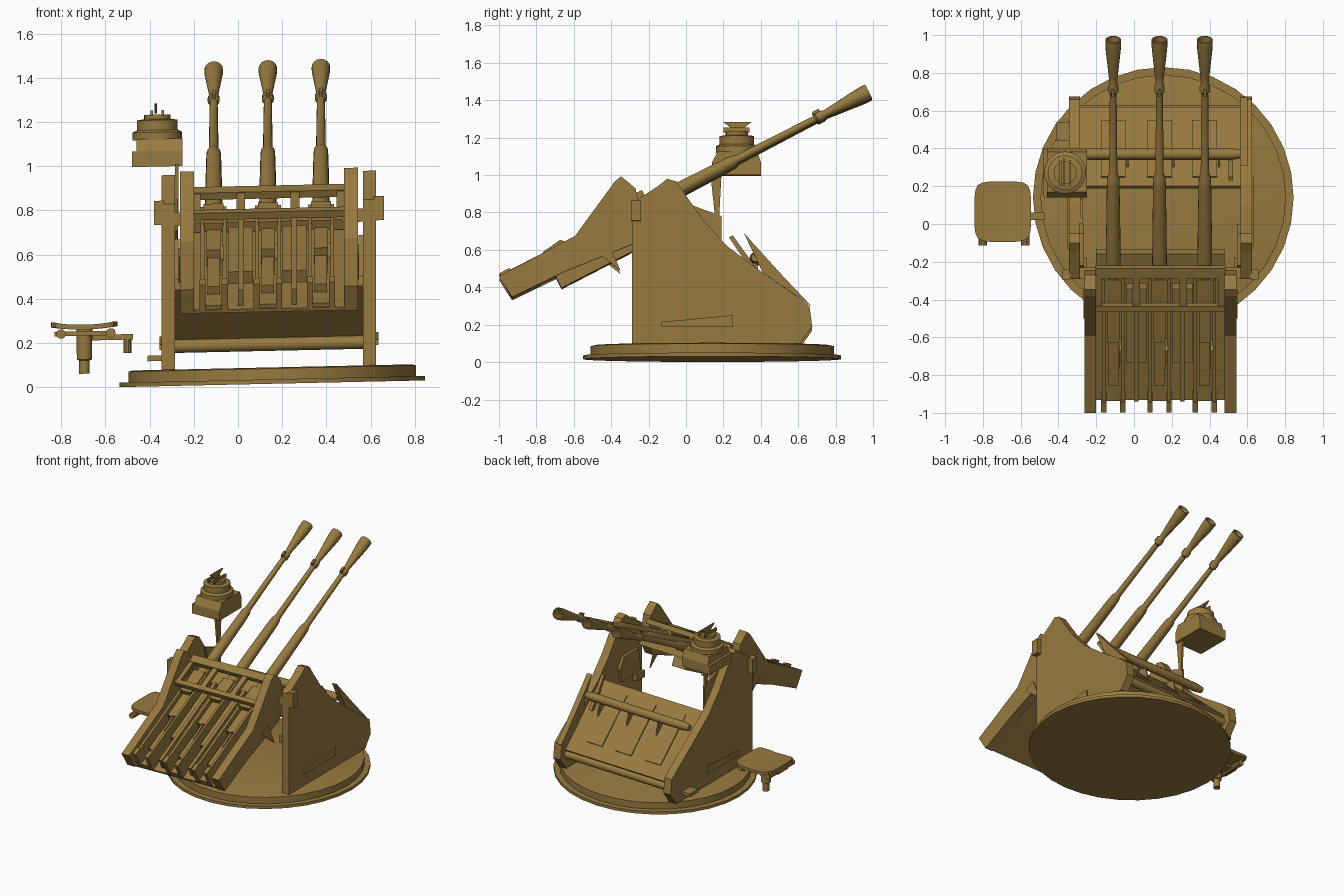
import bpy, bmesh, math
from mathutils import Vector

paint = bpy.data.materials.new("brown_paint")
paint.diffuse_color = (0.31, 0.195, 0.05, 1)
A = math.radians(27.3)                      # gun elevation
GUNS = (-0.11, 0.135, 0.375)
MID = 0.14                                  # mirror line of the side plates


def finish(name, bm, smooth=False):
    bmesh.ops.recalc_face_normals(bm, faces=bm.faces)
    for v in bm.verts:                      # whole mount leans slightly
        v.co.z += 0.022 * (v.co.x - 0.16)
    me = bpy.data.meshes.new(name)
    bm.to_mesh(me)
    bm.free()
    me.materials.append(paint)
    ob = bpy.data.objects.new(name, me)
    bpy.context.collection.objects.link(ob)
    if smooth:
        bpy.ops.object.select_all(action='DESELECT')
        ob.select_set(True)
        bpy.context.view_layer.objects.active = ob
        bpy.ops.object.shade_smooth_by_angle(angle=math.radians(35))
    return ob


def G(t, n):
    """Gun frame (along barrel, above barrel) to (y, z)."""
    return (-0.25 + t * math.cos(A) - n * math.sin(A), 0.81 + t * math.sin(A) + n * math.cos(A))


def prism(name, x0, x1, pts):
    """Side profile (y, z) extruded from x0 to x1."""
    bm = bmesh.new()
    f = bm.faces.new([bm.verts.new((x0, y, z)) for y, z in pts])
    r = bmesh.ops.extrude_face_region(bm, geom=[f])
    bmesh.ops.translate(bm, vec=(x1 - x0, 0, 0), verts=[v for v in r["geom"] if isinstance(v, bmesh.types.BMVert)])
    return finish(name, bm)


def box(name, x0, x1, y0, y1, z0, z1):
    return prism(name, x0, x1, [(y0, z0), (y1, z0), (y1, z1), (y0, z1)])


def gbox(name, x0, x1, t0, t1, n0, n1):
    return prism(name, x0, x1, [G(t0, n0), G(t1, n0), G(t1, n1), G(t0, n1)])


def lathe(name, origin, axis, stations, sides=16):
    """Rings (distance, radius) along an axis, capped at both ends."""
    bm = bmesh.new()
    q = Vector(axis).to_track_quat('Z', 'Y')
    rings = []
    for d, r in stations:
        rings.append([bm.verts.new(Vector(origin) + q @ Vector((r * math.cos(a), r * math.sin(a), d)))
                      for a in (2 * math.pi * i / sides for i in range(sides))])
    for a, b in zip(rings, rings[1:]):
        for i in range(sides):
            j = (i + 1) % sides
            bm.faces.new((a[i], a[j], b[j], b[i]))
    bm.faces.new(rings[0][::-1])
    bm.faces.new(rings[-1])
    return finish(name, bm, True)


def both(fn, name, x0, x1, *args):
    """Make a part and its mirror across the mount."""
    fn(name + "_left", x0, x1, *args)
    fn(name + "_right", 2 * MID - x1, 2 * MID - x0, *args)


# turntable
lathe("base_ring", (0.155, 0.14, 0), (0, 0, 1), [(0.016, 0.69), (0.036, 0.69)], 32)
lathe("turntable", (0.155, 0.14, 0), (0, 0, 1), [(0.036, 0.65), (0.085, 0.65), (0.09, 0.63)], 32)

# side plates and their fittings
plate = [(-0.29, 0.09), (-0.29, 0.84), (-0.15, 0.93), (-0.10, 0.97), (-0.05, 0.955), (0.0, 0.88), (0.1, 0.74),
         (0.22, 0.61), (0.42, 0.46), (0.58, 0.35), (0.66, 0.29), (0.675, 0.18), (0.61, 0.09)]
both(prism, "side_plate", -0.345, -0.285, plate)
both(box, "edge_block", -0.38, -0.335, -0.295, -0.24, 0.745, 0.855)
both(prism, "side_rib", -0.355, -0.34, [(-0.13, 0.18), (0.25, 0.18), (0.25, 0.24), (-0.13, 0.205)])
both(box, "inner_bracket", -0.285, -0.25, -0.27, -0.18, 0.45, 0.50)
both(box, "trunnion", -0.29, -0.19, -0.29, -0.23, 0.74, 0.80)

# cross tubes
lathe("lower_cross_tube", (-0.29, 0.60, 0.195), (1, 0, 0), [(0, 0.03), (0.86, 0.03)], 12)
lathe("upper_cross_tube", (-0.29, 0.37, 0.55), (1, 0, 0), [(0, 0.022), (0.05, 0.03), (0.81, 0.03), (0.86, 0.022)], 12)

# sloped rear panel with raised covers and fins
S, E = Vector((0.62, 0.235)), Vector((0.20, 0.61))
along = (E - S).normalized()
up = Vector((-along.y, along.x))
if up.y < 0:
    up = -up


def slope(name, x0, x1, a0, a1, h0, h1):
    prism(name, x0, x1, [tuple(S + along * a + up * h) for a, h in ((a0, h0), (a1, h0), (a1, h1), (a0, h1))])


slope("rear_panel", -0.285, 0.565, 0, 0.56, -0.02, 0)
for i, x in enumerate(GUNS):
    slope(f"panel_cover_{i}", x - 0.065, x + 0.065, 0.1, 0.5, 0, 0.008)
    prism(f"panel_fin_{i}", x + 0.07, x + 0.08, [(0.40, 0.43), (0.30, 0.52), (0.37, 0.56)])

# guns: barrel with hollow flash cone, open receiver trough, bolt, feed parts
for i, x in enumerate(GUNS):
    lathe(f"barrel_{i}", (x, -0.25, 0.81), (0, math.cos(A), math.sin(A)),
          [(-0.08, 0.04), (0.2, 0.038), (0.5, 0.034), (0.56, 0.032), (0.59, 0.022), (1.06, 0.018), (1.07, 0.027),
           (1.10, 0.027), (1.12, 0.02), (1.16, 0.024), (1.33, 0.041), (1.38, 0.042), (1.38, 0.034), (1.2, 0.014)])
    gbox(f"front_sight_{i}", x - 0.008, x + 0.008, 1.06, 1.10, 0.0, 0.04)
    for s in (-1, 1):
        c = x + s * 0.05
        gbox(f"receiver_wall_{i}", c - 0.009, c + 0.009, -0.82, -0.03, -0.09, 0.03)
        gbox(f"receiver_lug_{i}", c - 0.014, c + 0.014, -0.82, -0.76, -0.09, 0.04)
    gbox(f"receiver_floor_{i}", x - 0.05, x + 0.05, -0.81, -0.03, -0.09, -0.07)
    gbox(f"bolt_{i}", x - 0.032, x + 0.032, -0.42, -0.05, -0.07, 0.01)
    gbox(f"buffer_{i}", x - 0.028, x + 0.028, -0.70, -0.42, -0.07, -0.03)
    gbox(f"top_cover_{i}", x - 0.045, x + 0.045, -0.22, -0.03, 0.0, 0.045)
    prism(f"cocking_lug_{i}", x + 0.03, x + 0.045, [G(-0.58, -0.04), G(-0.40, 0.0), G(-0.45, 0.05), G(-0.56, 0.035)])

# ammunition boxes between the guns
for i in range(2):
    c = (GUNS[i] + GUNS[i + 1]) / 2
    gbox(f"ammo_box_{i}", c - 0.055, c + 0.055, -0.56, -0.12, -0.18, -0.03)
    gbox(f"feed_rail_{i}", c - 0.012, c + 0.012, -0.78, -0.05, -0.09, -0.01)

# cradle: side arms, floor and the windowed top frame
arm = [G(-0.832, 0.024), G(-0.82, -0.106), G(-0.5, -0.115), G(-0.123, -0.15), G(-0.02, -0.08), G(0.033, 0.107),
       G(-0.006, 0.2), G(-0.05, 0.19), G(-0.37, 0.03)]
both(prism, "cradle_arm", -0.262, -0.20, arm)
both(prism, "arm_guard", -0.268, -0.26, [(-0.50, 0.60), (-0.35, 0.48), (-0.42, 0.64)])
gbox("cradle_floor", -0.20, 0.48, -0.815, -0.05, -0.106, -0.09)
gbox("cradle_crossplate", -0.20, 0.48, -0.04, 0.08, -0.10, -0.045)
gbox("frame_front_bar", -0.205, 0.485, 0.0, 0.06, 0.05, 0.085)
gbox("frame_rear_bar", -0.205, 0.485, -0.20, -0.165, 0.05, 0.085)
for i, x in enumerate((-0.19, 0.0125, 0.2575, 0.465)):
    gbox(f"frame_strip_{i}", x - 0.02, x + 0.02, -0.17, 0.01, 0.055, 0.08)

# sight head with its hanging bracket
box("sight_box", -0.48, -0.25, 0.14, 0.40, 1.01, 1.08)
prism("sight_shoulder", -0.46, -0.25, [(0.14, 1.08), (0.40, 1.08), (0.38, 1.135), (0.17, 1.135)])
lathe("sight_drum", (-0.365, 0.272, 0), (0, 0, 1),
      [(1.13, 0.112), (1.165, 0.112), (1.175, 0.092), (1.22, 0.092), (1.225, 0.06), (1.245, 0.06)], 20)
for s in (-0.03, 0.02):
    box("sight_blade", -0.365 + s, -0.355 + s, 0.20, 0.34, 1.24, 1.265)
prism("sight_vane", -0.377, -0.367, [(0.20, 1.295), (0.35, 1.295), (0.29, 1.25), (0.26, 1.25)])
prism("sight_strut", -0.285, -0.27, [(0.13, 1.02), (0.19, 1.02), (0.175, 0.74), (0.16, 0.74)])
prism("sight_bracket", -0.287, -0.272, [(0.0, 0.86), (0.19, 0.79), (0.19, 0.61), (0.05, 0.72)])

# seat: dished pan on a post with an arm to the mount
bm = bmesh.new()
bmesh.ops.create_grid(bm, x_segments=8, y_segments=8, size=0.5)
for v in bm.verts:
    u, w = v.co.x * 2, v.co.y * 2
    k = 1 - 0.12 * (u * w) ** 4             # rounded corners
    v.co = (-0.695 + 0.15 * u * k, 0.065 + 0.16 * w * k, 0.28 + 0.012 * u * u)
r = bmesh.ops.extrude_face_region(bm, geom=bm.faces[:])
bmesh.ops.translate(bm, vec=(0, 0, 0.022), verts=[v for v in r["geom"] if isinstance(v, bmesh.types.BMVert)])
finish("seat", bm, True)
lathe("seat_post", (-0.695, 0.05, 0), (0, 0, 1), [(0.08, 0.024), (0.14, 0.024), (0.145, 0.034), (0.285, 0.036)], 12)
box("seat_crossbar", -0.83, -0.56, -0.02, 0.10, 0.252, 0.272)
for x in (-0.80, -0.575):
    lathe("seat_lug", (x, -0.115, 0.262), (0, 1, 0), [(0, 0.022), (0.30, 0.022)], 10)
box("seat_arm", -0.66, -0.475, 0.02, 0.06, 0.23, 0.255)
lathe("seat_arm_pin", (-0.50, 0.04, 0), (0, 0, 1), [(0.17, 0.018), (0.25, 0.018)], 10)

# foot pedal, elevating gear housing and crank
prism("foot_pedal", -0.41, -0.33, [(0.44, 0.13), (0.54, 0.13), (0.54, 0.155), (0.44, 0.155)])
both(prism, "gear_housing", -0.32, -0.265, [(-0.25, 0.5), (-0.02, 0.5), (0.0, 0.6), (-0.05, 0.68), (-0.22, 0.68)])
prism("crank_rod", 0.50, 0.525, [(0.23, 0.66), (0.25, 0.67), (0.40, 0.46), (0.37, 0.45)])
prism("edge_rail", 0.56, 0.60, [(0.31, 0.68), (0.41, 0.47), (0.67, 0.29), (0.50, 0.47)])
